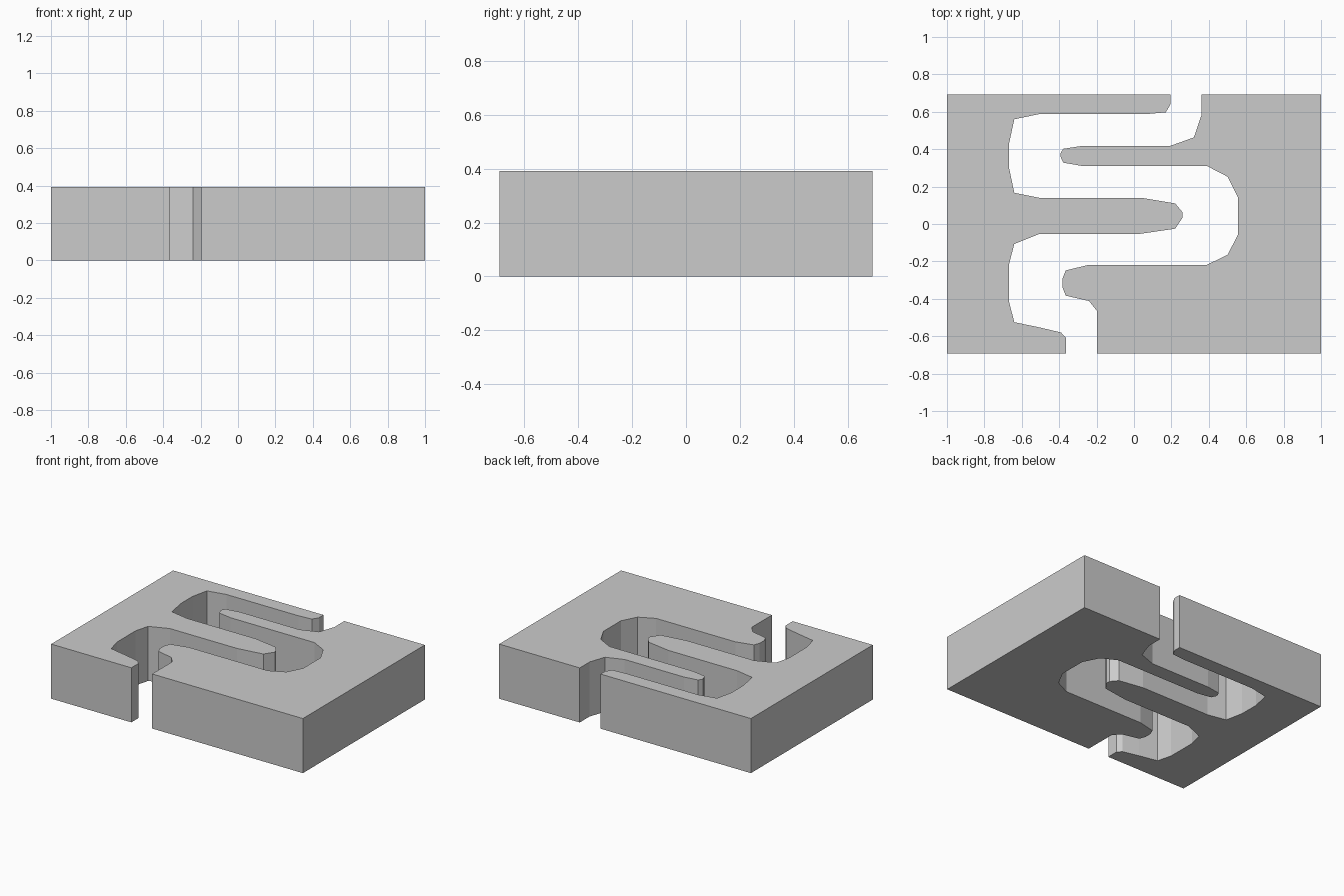
import bpy
import bmesh

HEIGHT = 0.392
Y = 0.692


def extruded_block(name, outline):
    """Extrude a closed plan outline straight up from the ground."""
    bm = bmesh.new()
    base = bm.faces.new([bm.verts.new((x, y, 0)) for x, y in outline])
    top = bmesh.ops.extrude_face_region(bm, geom=[base], use_keep_orig=True)["geom"]
    bmesh.ops.translate(bm, vec=(0, 0, HEIGHT),
                        verts=[g for g in top if isinstance(g, bmesh.types.BMVert)])
    bmesh.ops.recalc_face_normals(bm, faces=bm.faces)
    mesh = bpy.data.meshes.new(name)
    bm.to_mesh(mesh)
    bm.free()
    obj = bpy.data.objects.new(name, mesh)
    bpy.context.collection.objects.link(obj)
    return obj


# Left bank: thin upper arm, rounded middle tongue, short lower lip
left_bank = [
    (-1, Y), (0.195, Y), (0.195, 0.64), (0.17, 0.597), (0.07, 0.588),
    (-0.505, 0.588), (-0.64, 0.56), (-0.667, 0.435), (-0.667, 0.295), (-0.64, 0.167),
    (-0.505, 0.14), (0.04, 0.14), (0.22, 0.11), (0.26, 0.062), (0.26, 0.035),
    (0.22, -0.025), (0.03, -0.053), (-0.505, -0.053), (-0.64, -0.107),
    (-0.667, -0.21), (-0.667, -0.42), (-0.64, -0.525), (-0.505, -0.553),
    (-0.39, -0.58), (-0.363, -0.61), (-0.363, -Y), (-1, -Y),
]

# Right bank: thin upper tongue and broad lower tongue around the bay
right_bank = [
    (1, Y), (0.36, Y), (0.36, 0.58), (0.32, 0.463), (0.195, 0.418),
    (-0.275, 0.418), (-0.378, 0.402), (-0.392, 0.38), (-0.392, 0.358), (-0.378, 0.328),
    (-0.275, 0.31), (0.39, 0.31), (0.5, 0.253), (0.557, 0.14), (0.557, -0.055),
    (0.5, -0.165), (0.39, -0.218), (-0.24, -0.218), (-0.365, -0.248),
    (-0.382, -0.29), (-0.382, -0.34), (-0.365, -0.383), (-0.24, -0.412),
    (-0.198, -0.465), (-0.198, -Y), (1, -Y),
]

extruded_block("left_bank", left_bank)
extruded_block("right_bank", right_bank)
